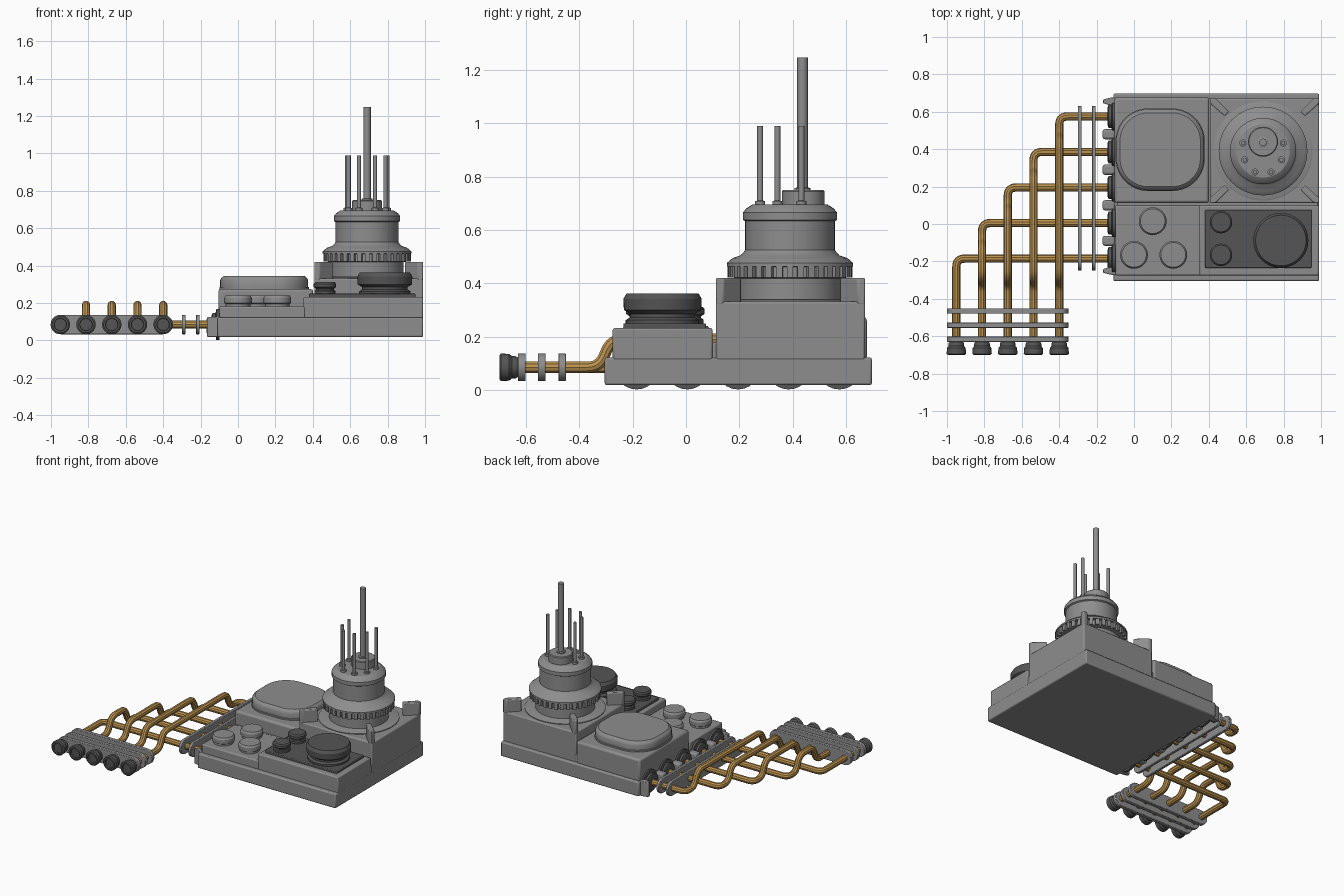
import bpy, bmesh, math
from mathutils import Vector, Matrix

if "Cube" in bpy.data.objects:
    bpy.data.objects.remove(bpy.data.objects["Cube"])


def material(name, rgb):
    m = bpy.data.materials.new(name)
    m.diffuse_color = (*rgb, 1)
    m.use_nodes = True
    m.node_tree.nodes["Principled BSDF"].inputs["Base Color"].default_value = m.diffuse_color
    return m


GREY = material("steel grey", (0.27, 0.27, 0.27))
DARK = material("dark grey", (0.09, 0.09, 0.09))
BRASS = material("brass", (0.50, 0.29, 0.08))


def finish(name, bm, mat, bevel=0.0):
    bmesh.ops.recalc_face_normals(bm, faces=bm.faces[:])
    me = bpy.data.meshes.new(name)
    bm.to_mesh(me)
    bm.free()
    return add_object(name, me, mat, bevel)


def add_object(name, me, mat, bevel=0.0):
    ob = bpy.data.objects.new(name, me)
    bpy.context.collection.objects.link(ob)
    me.materials.clear()
    me.materials.append(mat)
    bpy.ops.object.select_all(action='DESELECT')
    ob.select_set(True)
    bpy.context.view_layer.objects.active = ob
    bpy.ops.object.shade_smooth_by_angle(angle=math.radians(32))
    if bevel:
        mod = ob.modifiers.new("edge", 'BEVEL')
        mod.width, mod.segments = bevel, 2
        mod.limit_method = 'ANGLE'
    return ob


def prism(name, pts, z0, z1, mat, bevel=0.0, matrix=None):
    """Extrude a flat outline from z0 to z1, then place it."""
    bm = bmesh.new()
    lo = [bm.verts.new((x, y, z0)) for x, y in pts]
    hi = [bm.verts.new((x, y, z1)) for x, y in pts]
    n = len(pts)
    bm.faces.new(lo[::-1])
    bm.faces.new(hi)
    for i in range(n):
        j = (i + 1) % n
        bm.faces.new((lo[i], lo[j], hi[j], hi[i]))
    if matrix:
        bm.transform(matrix)
    return finish(name, bm, mat, bevel)


def box(name, x0, x1, y0, y1, z0, z1, mat=GREY, bevel=0.008):
    return prism(name, [(x0, y0), (x1, y0), (x1, y1), (x0, y1)], z0, z1, mat, bevel)


def lathe(name, profile, loc, mat=GREY, n=40, axis='Z'):
    """Spin (radius, height) points around an axis through loc."""
    bm = bmesh.new()
    rings = [[bm.verts.new((r * math.cos(2 * math.pi * i / n), r * math.sin(2 * math.pi * i / n), z))
              for i in range(n)] for r, z in profile]
    for a, b in zip(rings, rings[1:]):
        for i in range(n):
            j = (i + 1) % n
            bm.faces.new((a[i], a[j], b[j], b[i]))
    bm.faces.new(rings[0][::-1])
    bm.faces.new(rings[-1])
    rot = {'Z': Matrix(), '-X': Matrix.Rotation(-math.pi / 2, 4, 'Y'),
           '-Y': Matrix.Rotation(math.pi / 2, 4, 'X')}[axis]
    bm.transform(Matrix.Translation(loc) @ rot)
    return finish(name, bm, mat)


def rounded(hx, hy, r, seg=10):
    pts = []
    for k, (sx, sy) in enumerate([(1, 1), (-1, 1), (-1, -1), (1, -1)]):
        for i in range(seg + 1):
            a = math.pi / 2 * (k + i / seg)
            pts.append((sx * (hx - r) + r * math.cos(a), sy * (hy - r) + r * math.sin(a)))
    return pts


def pipe(name, pts, radius, mat, bend):
    """Tube along a polyline with rounded corners."""
    pts = [Vector(p) for p in pts]
    path = [pts[0]]
    for a, b, c in zip(pts, pts[1:], pts[2:]):
        p, q = b + (a - b).normalized() * bend, b + (c - b).normalized() * bend
        path += [p.lerp(b, t).lerp(b.lerp(q, t), t) for t in [i / 6 for i in range(7)]]
    path.append(pts[-1])
    cu = bpy.data.curves.new(name, 'CURVE')
    cu.dimensions = '3D'
    cu.bevel_depth, cu.bevel_resolution, cu.use_fill_caps = radius, 3, True
    sp = cu.splines.new('POLY')
    sp.points.add(len(path) - 1)
    for s, p in zip(sp.points, path):
        s.co = (*p, 1)
    tmp = bpy.data.objects.new(name + "_path", cu)
    bpy.context.collection.objects.link(tmp)
    dg = bpy.context.evaluated_depsgraph_get()
    me = bpy.data.meshes.new_from_object(tmp.evaluated_get(dg))
    bpy.data.objects.remove(tmp)
    return add_object(name, me, mat)


# Stepped housing: lower tray and blocks of different heights
box("base_tray", -0.11, 0.99, -0.305, 0.697, 0.018, 0.122)
box("housing_core", -0.09, 0.985, -0.27, 0.67, 0.10, 0.178)
box("front_left_block", -0.10, 0.36, -0.275, 0.10, 0.11, 0.182)
box("front_right_block", 0.35, 0.99, -0.275, 0.10, 0.11, 0.232)
box("back_left_block", -0.105, 0.402, 0.112, 0.678, 0.11, 0.275, bevel=0.014)
box("back_right_block", 0.408, 0.99, 0.112, 0.672, 0.11, 0.332)

# Corner fins around the tower
fin = [(0, 0), (0.028, 0), (0.10, 0.072), (0.076, 0.096), (0, 0.028)]
for cx, sx in ((0.408, 1), (0.99, -1)):
    for cy, sy in ((0.112, 1), (0.672, -1)):
        prism("corner_fin", [(cx + sx * a, cy + sy * b) for a, b in fin], 0.32, 0.42, GREY, 0.006)

# Oval dome on the back left block
bm = bmesh.new()
loops = []
for inset, z in ((-0.004, 0.27), (-0.004, 0.285), (0, 0.287), (0, 0.322), (0.006, 0.334), (0.02, 0.345)):
    loops.append([bm.verts.new((0.14 + x, 0.397 + y, z))
                  for x, y in rounded(0.235 - inset, 0.217 - inset, 0.17 - inset)])
for a, b in zip(loops, loops[1:]):
    for i in range(len(a)):
        j = (i + 1) % len(a)
        bm.faces.new((a[i], a[j], b[j], b[i]))
bm.faces.new(loops[0])
bm.faces.new(loops[-1])
finish("oval_dome", bm, GREY)

# Three grey buttons
for x, y in ((0.10, 0.015), (0, -0.165), (0.21, -0.165)):
    lathe("grey_button", [(0.066, 0.17), (0.066, 0.195), (0.074, 0.2), (0.074, 0.228), (0.066, 0.24)], (x, y, 0))

# Dark control panel and its knobs
box("control_panel", 0.38, 0.95, -0.235, 0.075, 0.225, 0.25, DARK, 0.005)
for y in (0.01, -0.165):
    lathe("small_knob", [(0.055, 0.24), (0.055, 0.265), (0.047, 0.27), (0.047, 0.277),
                         (0.06, 0.285), (0.06, 0.303), (0.052, 0.312)], (0.465, y, 0), DARK, 32)
lathe("large_knob", [(0.138, 0.24), (0.138, 0.262), (0.122, 0.272), (0.122, 0.285), (0.145, 0.30),
                     (0.147, 0.342), (0.135, 0.362)], (0.785, -0.088, 0), DARK, 48)

# Tower: stepped drum with a toothed ring
TX, TY = 0.69, 0.39
lathe("tower_seat", [(0.265, 0.32), (0.265, 0.337), (0.255, 0.341)], (TX, TY, 0), n=56)
lathe("tower_drum", [(0.195, 0.33), (0.195, 0.418), (0.215, 0.422), (0.215, 0.462), (0.237, 0.464), (0.237, 0.476),
                     (0.215, 0.495), (0.185, 0.505), (0.172, 0.52), (0.168, 0.525), (0.168, 0.633),
                     (0.177, 0.638), (0.177, 0.665), (0.165, 0.68), (0.142, 0.695)], (TX, TY, 0), n=56)
bm = bmesh.new()
for i in range(36):
    bmesh.ops.create_cube(bm, size=1, matrix=Matrix.Translation((TX, TY, 0.443))
                          @ Matrix.Rotation(2 * math.pi * i / 36, 4, 'Z')
                          @ Matrix.Translation((0.219, 0, 0)) @ Matrix.Diagonal((0.03, 0.024, 0.044, 1)))
finish("ring_teeth", bm, GREY)

# Hub, mast and six rods
lathe("mast_hub", [(0.08, 0.68), (0.08, 0.745), (0.075, 0.75)], (TX, 0.44, 0), n=32)
lathe("mast", [(0.03, 0.74), (0.03, 0.757), (0.02, 0.76), (0.02, 1.247)], (TX, 0.437, 0), n=16)
for side in (-1, 1):
    for dx, y in ((0.108, 0.433), (0.098, 0.343), (0.043, 0.278)):
        lathe("rod", [(0.019, 0.68), (0.019, 0.708), (0.011, 0.71), (0.011, 0.99)], (TX + side * dx, y, 0), n=12)

# Brass pipes, each bending forward and stepping over the lower ones
LOW, HIGH = 0.085, 0.19
for k in range(5):
    x, y = -0.40 - 0.1375 * k, 0.575 - 0.19 * k
    pts = [(-0.10, y, LOW), (x, y, LOW)]
    if k < 4:
        pts += [(x, y - 0.095, LOW), (x, y - 0.135, HIGH), (x, -0.28, HIGH), (x, -0.325, LOW)]
    pts.append((x, -0.66, LOW))
    pipe("brass_pipe", pts, 0.022, BRASS, 0.045)
    # plug at the free end and socket on the housing
    lathe("pipe_plug", [(0.035, 0), (0.042, 0.012), (0.042, 0.025), (0.05, 0.035), (0.052, 0.066), (0.044, 0.072),
                        (0.034, 0.072), (0.032, 0.062)], (x, -0.628, LOW), DARK, 24, '-Y')
    lathe("pipe_socket", [(0.083, 0), (0.083, 0.016), (0.062, 0.02), (0.062, 0.036), (0.045, 0.042)],
          (-0.10, y, LOW), DARK, 24, '-X')

# Lugs between the sockets and end brackets
for k in range(4):
    box("socket_lug", -0.168, -0.10, 0.453 - 0.19 * k, 0.507 - 0.19 * k, 0.03, 0.124, bevel=0.012)
for y, s in ((0.67, -1), (-0.265, 1)):
    prism("end_bracket", [(-0.165, y + s * 0.004), (-0.165, y + s * 0.024), (-0.13, y + s * 0.035),
                          (-0.09, y + s * 0.035), (-0.09, y - s * 0.008), (-0.125, y - s * 0.006)],
          0.018, 0.125, GREY, 0.004)

# Round-ended clamp plates holding the pipes
for x in (-0.29, -0.215):
    turn = Matrix.Translation((x, 0.192, LOW)) @ Matrix(((0, 0, 1, 0), (1, 0, 0, 0), (0, 1, 0, 0), (0, 0, 0, 1)))
    prism("side_clamp", rounded(0.44, 0.052, 0.0515), -0.01, 0.01, GREY, 0.003, turn)
for y in (-0.465, -0.541, -0.616):
    turn = Matrix.Translation((-0.675, y, LOW)) @ Matrix.Rotation(math.pi / 2, 4, 'X')
    prism("front_clamp", rounded(0.325, 0.052, 0.0515), -0.014, 0.014, GREY, 0.003, turn)
